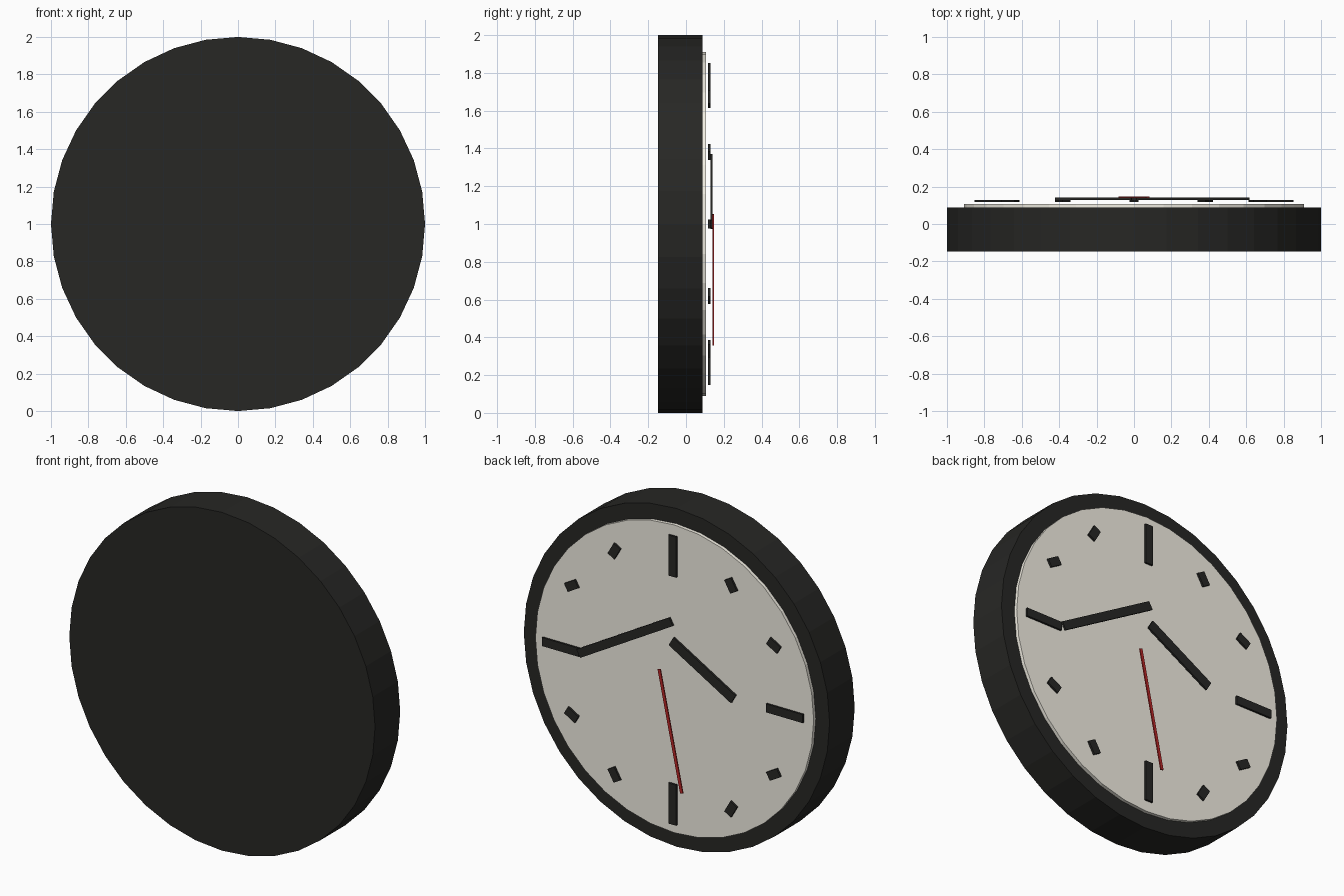
import bpy, bmesh
from math import radians, sin, cos
from mathutils import Matrix

if "Cube" in bpy.data.objects:
    bpy.data.objects.remove(bpy.data.objects["Cube"])


def material(name, rgb):
    m = bpy.data.materials.new(name)
    m.diffuse_color = (*rgb, 1)
    m.use_nodes = True
    m.node_tree.nodes["Principled BSDF"].inputs["Base Color"].default_value = m.diffuse_color
    return m


DARK = material("dark_plastic", (0.02, 0.02, 0.018))
CREAM = material("cream_dial", (0.9, 0.87, 0.78))
RED = material("red_hand", (0.5, 0.02, 0.02))


def finish(bm, name, mat):
    mesh = bpy.data.meshes.new(name)
    bm.to_mesh(mesh)
    bm.free()
    mesh.materials.append(mat)
    bpy.context.collection.objects.link(bpy.data.objects.new(name, mesh))


def disc(name, radius, y0, y1, mat):
    bm = bmesh.new()
    place = Matrix.Translation((0, (y0 + y1) / 2, 1)) @ Matrix.Rotation(radians(90), 4, 'X')
    bmesh.ops.create_cone(bm, cap_ends=True, segments=36, radius1=radius,
                          radius2=radius, depth=y1 - y0, matrix=place)
    finish(bm, name, mat)


def bar(name, x, z, width, length, tilt, y0, y1, mat):
    """Thin box centred at (x, z), its top leaning towards +x by tilt degrees."""
    bm = bmesh.new()
    place = (Matrix.Translation((x, (y0 + y1) / 2, z))
             @ Matrix.Rotation(radians(tilt), 4, 'Y')
             @ Matrix.Diagonal((width, y1 - y0, length, 1)))
    bmesh.ops.create_cube(bm, size=1, matrix=place)
    finish(bm, name, mat)


def polar(radius, angle):
    a = radians(angle)
    return radius * sin(a), 1 + radius * cos(a)


# Case and dial
disc("case", 1.0, -0.148, 0.087, DARK)
disc("dial", 0.91, 0.08, 0.107, CREAM)

# Hour marks: long at the quarters, the short ones lean against the radius
for i in range(12):
    angle = i * 30
    radius, length = (0.733, 0.24) if i % 3 == 0 else (0.763, 0.08)
    bar(f"hour_mark_{i}", *polar(radius, angle), 0.05, length, -angle, 0.117, 0.129, DARK)

# Hands (also leaning against the radius)
bar("hour_hand", *polar(0.235, -60), 0.06, 0.47, 60, 0.129, 0.141, DARK)
bar("minute_hand", *polar(0.35, 60), 0.05, 0.70, -60, 0.129, 0.141, DARK)
bar("second_hand", 0, 0.705, 0.018, 0.71, 12, 0.141, 0.148, RED)
